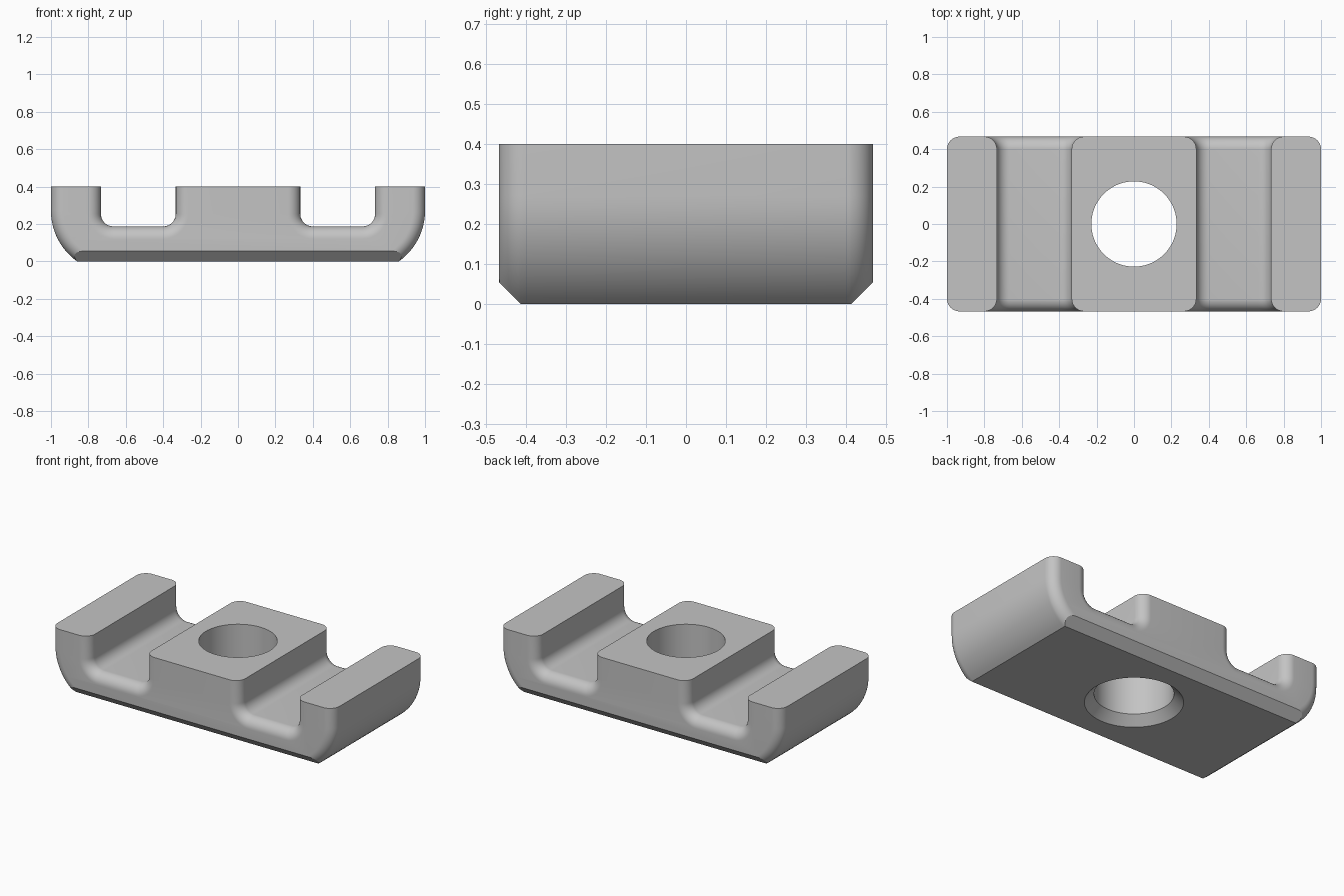
import bpy, bmesh, math

cube = bpy.data.objects.get("Cube")
if cube:
    bpy.data.objects.remove(cube, do_unlink=True)

HALF_Y, TOP = 0.467, 0.4
FILLET = 0.067           # rounding of the front and back edges
CHAMFER = 0.055          # bottom bevel
WALL_IN, WALL_OUT, FLOOR = 0.333, 0.733, 0.187
SIDE_R, SIDE_Z = 0.33, 0.27
HOLE_R = 0.228
STEPS = 12

grey = bpy.data.materials.new("plain grey")
grey.use_nodes = True
colour = (0.55, 0.55, 0.55, 1)
grey.diffuse_color = colour
grey.node_tree.nodes["Principled BSDF"].inputs["Base Color"].default_value = colour


def arc(cx, cz, r, start, end):
    angles = [start + (end - start) * i / STEPS for i in range(STEPS + 1)]
    return [(cx + r * math.cos(a), cz + r * math.sin(a)) for a in angles]


def section(inset, bottom):
    """Outline in x and z, shrunk by inset everywhere but top and bottom."""
    r = SIDE_R - inset
    low = -math.asin((SIDE_Z - bottom) / r)
    half = arc(1 - SIDE_R, SIDE_Z, r, low, 0)
    half += [(1 - inset, TOP), (WALL_OUT + inset, TOP)]
    # Rounded channel corners, outer then inner
    cz, rc = FLOOR + FILLET, FILLET + inset
    half += arc(WALL_OUT - FILLET, cz, rc, 0, -math.pi / 2)
    half += arc(WALL_IN + FILLET, cz, rc, -math.pi / 2, -math.pi)
    half.append((WALL_IN - inset, TOP))
    return half + [(-x, z) for x, z in reversed(half)]


def make_object(name, bm):
    bmesh.ops.recalc_face_normals(bm, faces=bm.faces[:])
    mesh = bpy.data.meshes.new(name)
    bm.to_mesh(mesh)
    bm.free()
    mesh.materials.append(grey)
    obj = bpy.data.objects.new(name, mesh)
    bpy.context.collection.objects.link(obj)
    return obj


def loft(name, rings):
    bm = bmesh.new()
    rows = [[bm.verts.new(p) for p in ring] for ring in rings]
    n = len(rows[0])
    for a, b in zip(rows, rows[1:]):
        for i in range(n):
            j = (i + 1) % n
            bm.faces.new((a[i], a[j], b[j], b[i]))
    bm.faces.new(rows[0])
    bm.faces.new(rows[-1])
    return make_object(name, bm)


# Clamp body: sections swept front to back through the edge rounding
depths = [FILLET * (1 - math.cos(math.pi / 2 * i / STEPS)) for i in range(STEPS + 1)]
depths = sorted(depths + [CHAMFER])
front = []
for d in depths:
    inset = FILLET - math.sqrt(max(0, FILLET ** 2 - (FILLET - d) ** 2))
    front.append((d - HALF_Y, section(inset, max(0, CHAMFER - d))))
slices = front + [(-y, outline) for y, outline in reversed(front)]
body = loft("clamp_body", [[(x, y, z) for x, z in outline] for y, outline in slices])

# Bolt hole with a countersink underneath
profile = [(HOLE_R + 2 * CHAMFER, -CHAMFER), (HOLE_R, CHAMFER), (HOLE_R, TOP + 0.1)]
turn = [2 * math.pi * i / 96 for i in range(96)]
cutter = loft("hole_cutter", [[(r * math.cos(a), r * math.sin(a), z) for a in turn]
                              for r, z in profile])
cutter.hide_render = True

hole = body.modifiers.new("bolt_hole", 'BOOLEAN')
hole.operation = 'DIFFERENCE'
hole.solver = 'EXACT'
hole.object = cutter
bpy.ops.object.select_all(action='DESELECT')
body.select_set(True)
bpy.context.view_layer.objects.active = body
bpy.ops.object.modifier_apply(modifier=hole.name)
bpy.data.objects.remove(cutter, do_unlink=True)
bpy.ops.object.shade_smooth_by_angle(angle=math.radians(25))
